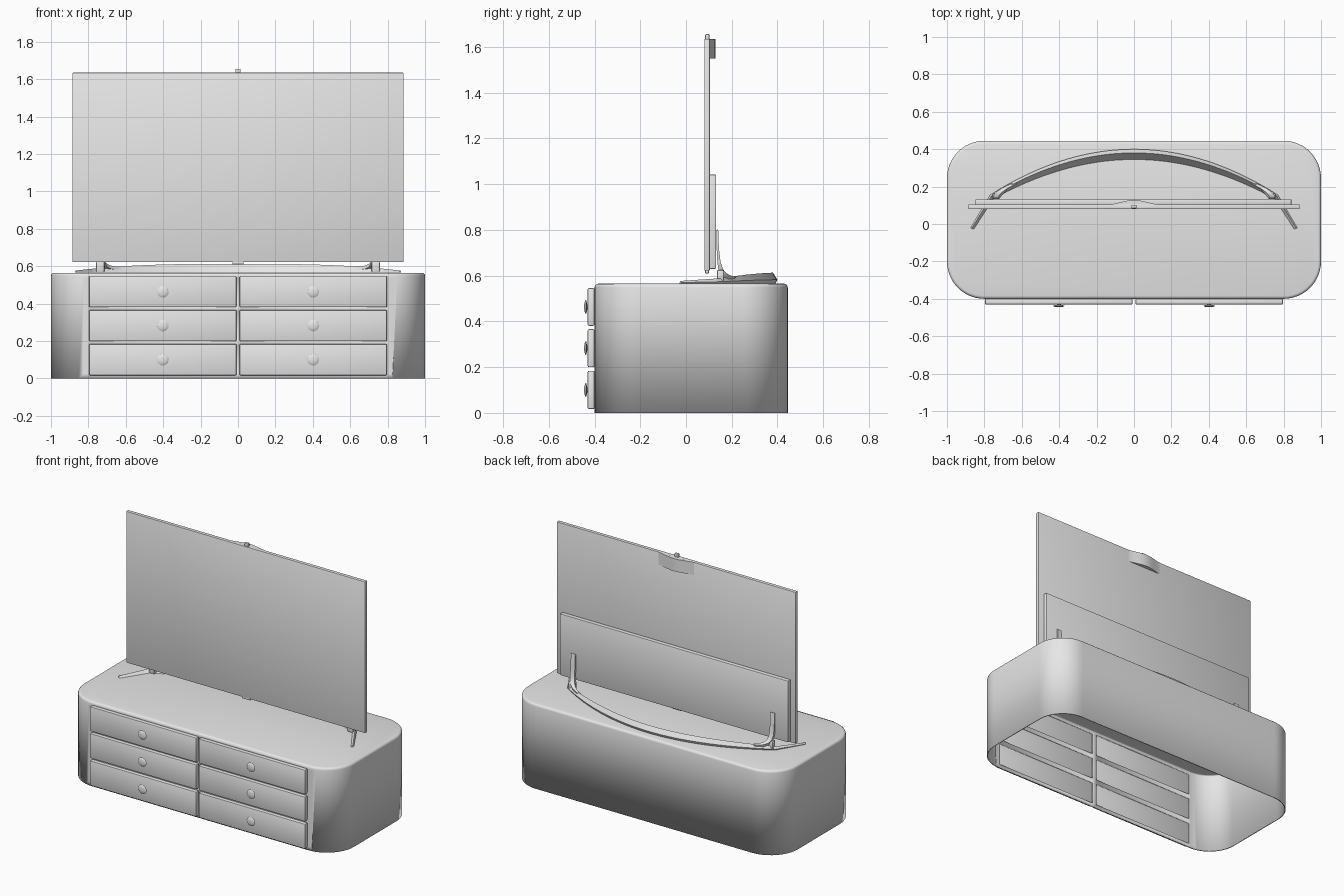
import bpy, bmesh, math
from mathutils import Vector

if "Cube" in bpy.data.objects:
    bpy.data.objects.remove(bpy.data.objects["Cube"], do_unlink=True)

grey = bpy.data.materials.new("plain_grey")
grey.use_nodes = True
grey.diffuse_color = (0.8, 0.8, 0.8, 1)
grey.node_tree.nodes["Principled BSDF"].inputs["Base Color"].default_value = (0.8, 0.8, 0.8, 1)


def finish(name, bm, smooth=True):
    mesh = bpy.data.meshes.new(name)
    bm.to_mesh(mesh)
    bm.free()
    mesh.materials.append(grey)
    obj = bpy.data.objects.new(name, mesh)
    bpy.context.collection.objects.link(obj)
    if smooth:
        bpy.ops.object.select_all(action="DESELECT")
        obj.select_set(True)
        bpy.context.view_layer.objects.active = obj
        bpy.ops.object.shade_smooth_by_angle(angle=math.radians(35))
    return obj


def box_mesh(x, y, z):
    """Box from three (low, high) ranges."""
    bm = bmesh.new()
    bmesh.ops.create_cube(bm, size=1)
    for v in bm.verts:
        v.co = [r[0] if c < 0 else r[1] for c, r in zip(v.co, (x, y, z))]
    return bm


def box(name, x, y, z, bevel=0.004):
    bm = box_mesh(x, y, z)
    bmesh.ops.bevel(bm, geom=bm.edges[:], offset=bevel, segments=2, profile=0.5, affect="EDGES")
    return finish(name, bm)


def loft(name, loops):
    """Skin closed sections and cap both ends."""
    bm = bmesh.new()
    rings = [[bm.verts.new(p) for p in loop] for loop in loops]
    n = len(rings[0])
    for a, b in zip(rings, rings[1:]):
        for i in range(n):
            j = (i + 1) % n
            bm.faces.new((a[i], a[j], b[j], b[i]))
    bm.faces.new(rings[0])
    bm.faces.new(rings[-1])
    bmesh.ops.recalc_face_normals(bm, faces=bm.faces[:])
    return finish(name, bm)


# Drawer layout
FRONT, BACK, TOP = -0.40, 0.445, 0.565
columns = [(-0.797, -0.008), (0.008, 0.797)]
rows = [(0.017, 0.184), (0.2, 0.366), (0.381, 0.546)]

# Cabinet: hollow rounded shell, open underneath
bm = box_mesh((-1, 1), (FRONT, BACK), (0, TOP))
uprights = [e for e in bm.edges if abs(e.verts[0].co.z - e.verts[1].co.z) > 0.1]
bmesh.ops.bevel(bm, geom=uprights, offset=0.2, segments=12, profile=0.5, affect="EDGES")
bmesh.ops.delete(bm, geom=[f for f in bm.faces if f.normal.z < -0.9], context="FACES_ONLY")
rim = [e for e in bm.edges if all(v.co.z > TOP - 0.001 for v in e.verts)]
bmesh.ops.bevel(bm, geom=rim, offset=0.016, segments=3, profile=0.5, affect="EDGES")

# Drawer openings cut in the front wall
LIP = 0.008


def front_faces():
    return [f for f in bm.faces if f.normal.y < -0.99 and f.calc_center_median().y < FRONT + 0.001]


cuts = [((x + s, 0, 0), (1, 0, 0)) for c in columns for x, s in zip(c, (LIP, -LIP))]
cuts += [((0, 0, z + s), (0, 0, 1)) for r in rows for z, s in zip(r, (LIP, -LIP))]
for point, normal in cuts:
    faces = front_faces()
    edges = {e for f in faces for e in f.edges}
    verts = {v for f in faces for v in f.verts}
    bmesh.ops.bisect_plane(bm, geom=list(verts) + list(edges) + faces, plane_co=point, plane_no=normal)
holes = []
for f in front_faces():
    c = f.calc_center_median()
    if any(a + LIP < c.x < b - LIP for a, b in columns) and any(a + LIP < c.z < b - LIP for a, b in rows):
        holes.append(f)
bmesh.ops.delete(bm, geom=holes, context="FACES")
cabinet = finish("cabinet_shell", bm)
wall = cabinet.modifiers.new("wall", "SOLIDIFY")
wall.thickness = 0.008
wall.offset = -1

# Drawers with round flattened knobs
for ci, (x0, x1) in enumerate(columns):
    for ri, (z0, z1) in enumerate(rows):
        tag = f"{('right', 'left')[ci]}_{('lower', 'middle', 'upper')[ri]}"
        box(f"drawer_{tag}", (x0, x1), (-0.43, FRONT), (z0, z1), 0.006)
        kx, kz = math.copysign(0.402, x0 + x1), (z0 + z1) / 2
        profile = [(0.011, -0.428), (0.011, -0.433), (0.027, -0.435), (0.031, -0.438),
                   (0.025, -0.442), (0.012, -0.445)]
        turns = [2 * math.pi * i / 24 for i in range(24)]
        loft(f"knob_{tag}", [[(kx + r * math.cos(t), y, kz + r * math.sin(t)) for t in turns]
                             for r, y in profile])

# Screen panel, rear housing and small sensors
box("screen_panel", (-0.885, 0.885), (0.08, 0.104), (0.622, 1.635), 0.003)
box("rear_housing", (-0.848, 0.842), (0.102, 0.132), (0.63, 1.042), 0.005)
box("top_sensor", (-0.014, 0.014), (0.084, 0.102), (1.63, 1.656), 0.003)
box("bottom_sensor", (-0.03, 0.03), (0.084, 0.1), (0.61, 0.625), 0.003)

# Bell-shaped bulge behind the top sensor
bell = [(0.15 * i / 12, 0.103 + 0.025 * math.cos(math.pi * i / 24) ** 2) for i in range(-12, 13)]
bell += [(0.15, 0.1), (-0.15, 0.1)]
loft("top_bulge", [[(x, y, z) for x, y in bell] for z in (1.55, 1.634)])

# Stand: bowed ridge bar running into two forward feet
half = [Vector((0.77 * i / 20, 0.40 - 0.245 * (i / 20) ** 2)) for i in range(21)]
half += [Vector((0.77, 0.155)).lerp(Vector((0.873, -0.02)), t) for t in (0.25, 0.5, 0.75, 1)]
path = [Vector((-p.x, p.y)) for p in reversed(half[1:])] + half
sections = []
for i, p in enumerate(path):
    d = (path[min(i + 1, len(path) - 1)] - path[max(i - 1, 0)]).normalized()
    inward = Vector((d.y, -d.x))
    t = abs(p.x) / 0.873
    width = 0.055 - 0.037 * t ** 2
    ridge = 0.613 - 0.036 * t ** 3
    shape = [(1, 0.566), (0.36, ridge), (0, 0.566 + (ridge - 0.566) * 0.35), (0.15, 0.566)]
    sections.append([(*(p + inward * width * k), z) for k, z in shape])
loft("stand_bar", sections)

# Stand arms curving up from the bar to the housing
arm = [(0.64, 0.215, 0.588, 0.006), (0.69, 0.19, 0.593, 0.009), (0.715, 0.168, 0.603, 0.011),
       (0.73, 0.152, 0.625, 0.01), (0.737, 0.144, 0.66, 0.007), (0.738, 0.139, 0.72, 0.005),
       (0.738, 0.137, 0.795, 0.004), (0.738, 0.137, 0.803, 0.002)]
for side, name in ((1, "left"), (-1, "right")):
    loops = []
    for i, (x, y, z, thick) in enumerate(arm):
        a, b = arm[max(i - 1, 0)], arm[min(i + 1, len(arm) - 1)]
        d = Vector((b[1] - a[1], b[2] - a[2])).normalized()
        ny, nz = d.y * thick, -d.x * thick
        loops.append([(side * (x + w), y + s * ny, z + s * nz)
                      for w, s in ((-0.016, -1), (0.016, -1), (0.016, 1), (-0.016, 1))])
    loft(f"stand_arm_{name}", loops)
    # Short post joining the bar to the arm
    xs = sorted((side * 0.715, side * 0.758))
    box(f"stand_post_{name}", xs, (0.135, 0.165), (0.566, 0.625), 0.006)
